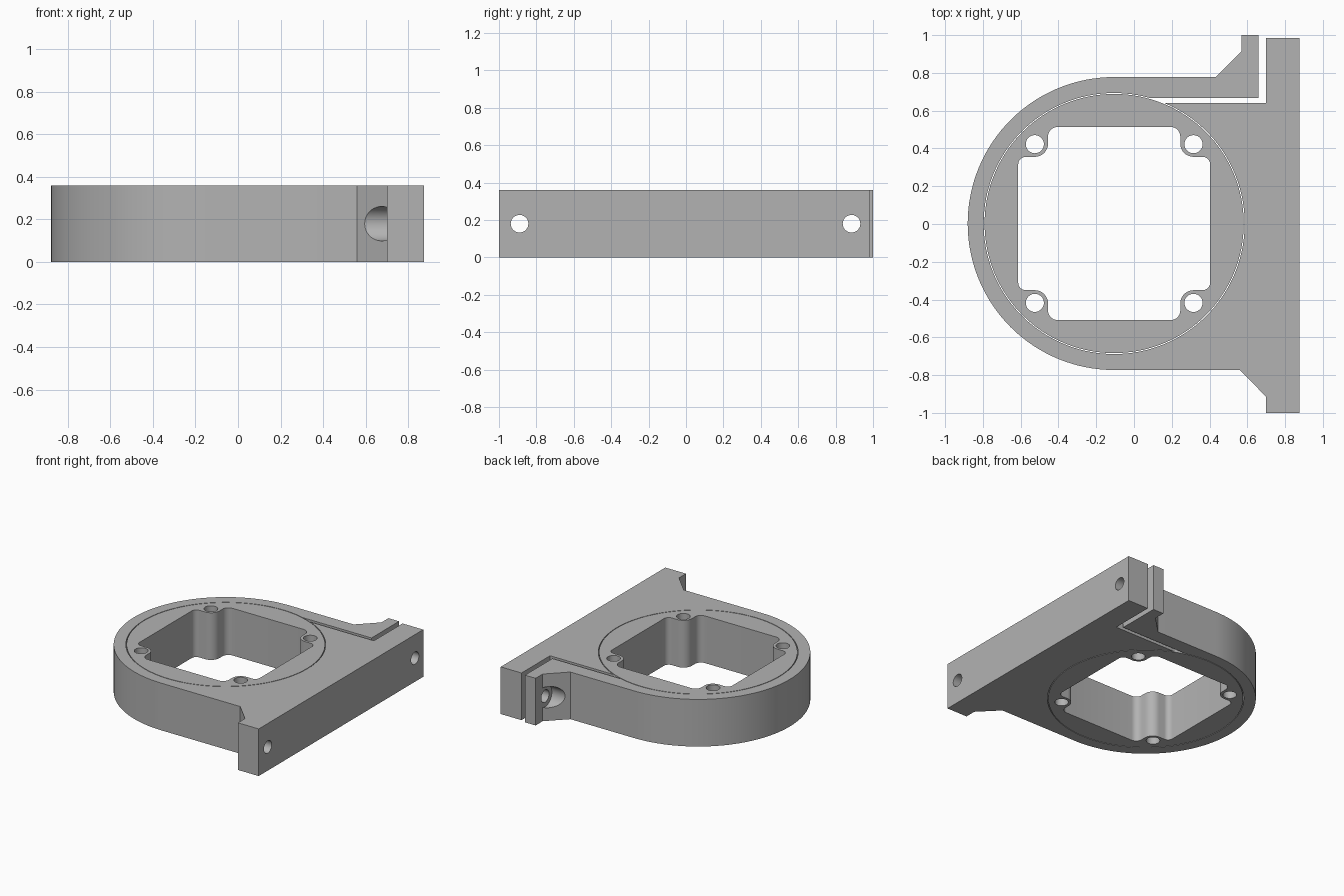
import bpy, bmesh, math
from mathutils import Vector, Matrix

if "Cube" in bpy.data.objects:
    bpy.data.objects.remove(bpy.data.objects["Cube"])

H = 0.36                 # plate thickness
CX, CY = -0.105, 0.0025  # centre of the round bore
BORE, OUTER, DISC = 0.691, 0.7755, 0.686

grey = bpy.data.materials.new("plain grey")
grey.use_nodes = True
grey.diffuse_color = (0.45, 0.45, 0.45, 1)
grey.node_tree.nodes["Principled BSDF"].inputs["Base Color"].default_value = (0.45, 0.45, 0.45, 1)


def arc(r, a0, a1, n):
    """Points on an arc about the bore centre, angles in degrees."""
    angles = [math.radians(a0 + (a1 - a0) * i / n) for i in range(n + 1)]
    return [(CX + r * math.cos(a), CY + r * math.sin(a)) for a in angles]


def fillet(corners, n=8):
    """Round right-angled corners given as (x, y, radius)."""
    pts = []
    for i, (x, y, r) in enumerate(corners):
        p = Vector((x, y))
        a = (Vector(corners[i - 1][:2]) - p).normalized() * r
        b = (Vector(corners[(i + 1) % len(corners)][:2]) - p).normalized() * r
        for k in range(n + 1):
            t = math.pi / 2 * k / n
            pts.append(p + a * (1 - math.sin(t)) + b * (1 - math.cos(t)))
    return pts


def finish(name, bm):
    bmesh.ops.recalc_face_normals(bm, faces=bm.faces)
    mesh = bpy.data.meshes.new(name)
    bm.to_mesh(mesh)
    bm.free()
    mesh.materials.append(grey)
    obj = bpy.data.objects.new(name, mesh)
    bpy.context.collection.objects.link(obj)
    return obj


def prism(name, outline, z0, z1):
    bm = bmesh.new()
    face = bm.faces.new([bm.verts.new((p[0], p[1], z0)) for p in outline])
    top = bmesh.ops.extrude_face_region(bm, geom=[face])["geom"]
    verts = [v for v in top if isinstance(v, bmesh.types.BMVert)]
    bmesh.ops.translate(bm, verts=verts, vec=(0, 0, z1 - z0))
    return finish(name, bm)


def rod_x(name, x0, x1, y, r):
    """Cylinder along x at mid height."""
    bm = bmesh.new()
    place = Matrix.Translation(((x0 + x1) / 2, y, H / 2)) @ Matrix.Rotation(math.pi / 2, 4, "Y")
    bmesh.ops.create_cone(bm, cap_ends=True, segments=40, radius1=r, radius2=r,
                          depth=x1 - x0, matrix=place)
    return finish(name, bm)


def cut(obj, cutter):
    cutter.hide_render = True
    mod = obj.modifiers.new("cut", "BOOLEAN")
    mod.operation, mod.solver, mod.object = "DIFFERENCE", "EXACT", cutter
    with bpy.context.temp_override(object=obj, active_object=obj, selected_objects=[obj]):
        bpy.ops.object.modifier_apply(modifier=mod.name)
    bpy.data.objects.remove(cutter)


# Split clamp body with mounting flange and pinch lug
SLIT_LOW, SLIT_HIGH = 0.64, 0.668
a_low = math.degrees(math.asin((SLIT_LOW - CY) / BORE))
a_high = math.degrees(math.asin((SLIT_HIGH - CY) / BORE))
outline = arc(OUTER, 90, 270, 64)
outline += [(0.56, CY - OUTER), (0.70, -0.915), (0.70, -1), (0.875, -1),
            (0.875, 0.985), (0.70, 0.985), (0.70, SLIT_LOW)]
outline += arc(BORE, a_low, a_high - 360, 128)
outline += [(0.66, SLIT_HIGH), (0.66, 1), (0.57, 1), (0.57, 0.915), (0.432, CY + OUTER)]
clamp = prism("clamp_body", outline, 0, H)

# Screw holes through the flange, with counterbores in the sloped shoulders
for y, seat in ((-0.89, 0.70), (0.885, 0.57)):
    cut(clamp, rod_x("counterbore", seat - 0.2, seat, y, 0.081))
    cut(clamp, rod_x("flange_hole", seat - 0.1, 1, y, 0.047))

# Round insert with a square window notched around four screw bosses
insert = prism("round_insert", arc(DISC, 0, 360, 128)[:-1], 0, H)
quarter = [(0.508, 0.353, 0.04), (0.35, 0.353, 0.07), (0.35, 0.511, 0.05)]
window = []
for sx, sy in ((1, 1), (-1, 1), (-1, -1), (1, -1)):
    corner = quarter if sx * sy > 0 else quarter[::-1]
    window += [(CX + sx * x, CY + sy * y, r) for x, y, r in corner]
cut(insert, prism("window", fillet(window), -0.1, H + 0.1))
for sx in (-1, 1):
    for sy in (-1, 1):
        circle = [(x - CX + CX + sx * 0.42, y + sy * 0.42) for x, y in arc(0.048, 0, 360, 32)[:-1]]
        cut(insert, prism("screw_hole", circle, -0.1, H + 0.1))

# Smooth the curved walls, keep the edges sharp
bpy.ops.object.select_all(action="DESELECT")
for obj in (clamp, insert):
    obj.select_set(True)
bpy.context.view_layer.objects.active = clamp
bpy.ops.object.shade_smooth_by_angle(angle=math.radians(30))
